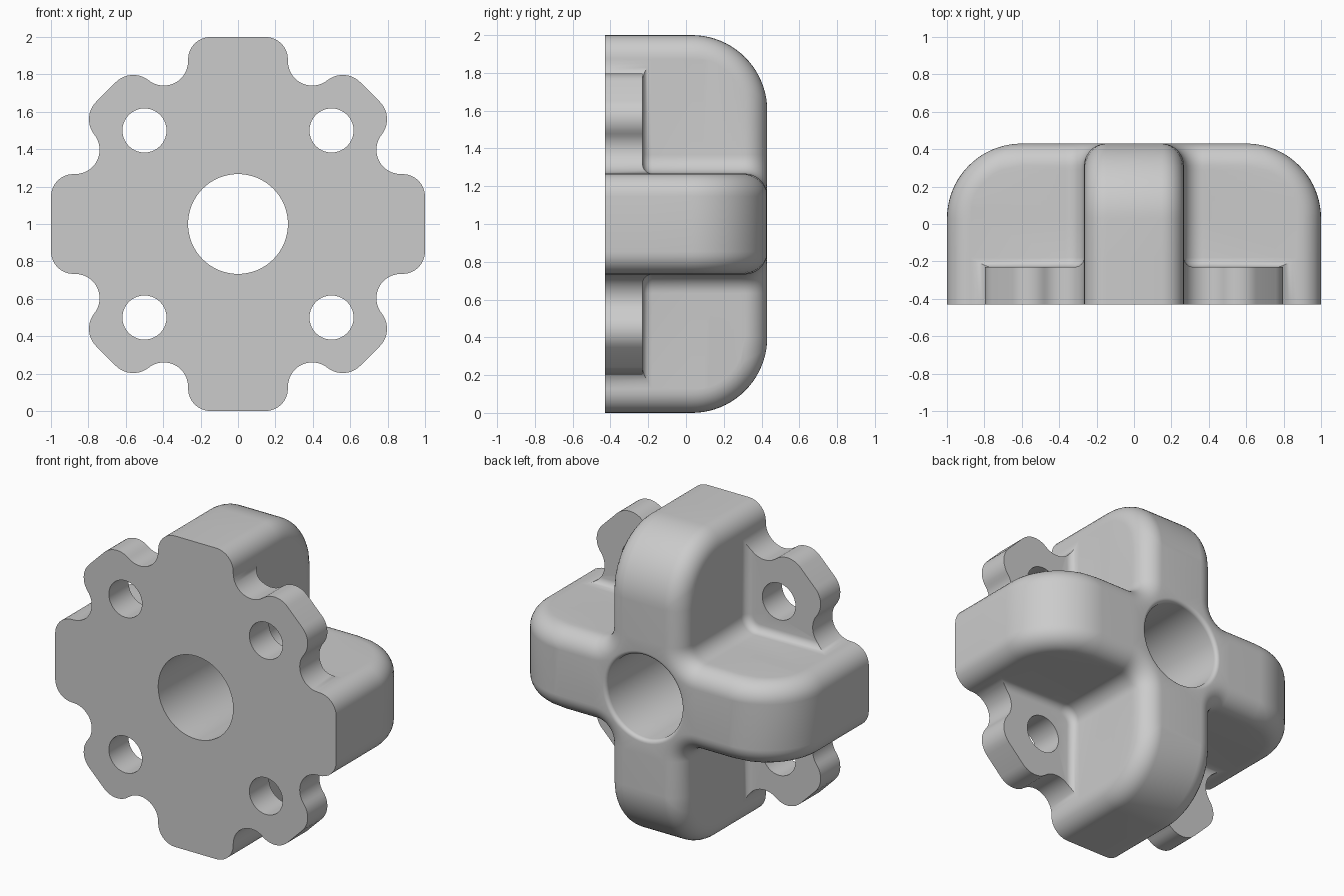
import bpy, bmesh, math
from math import sin, cos, pi, sqrt, radians

if "Cube" in bpy.data.objects:
    bpy.data.objects.remove(bpy.data.objects["Cube"])

W, R, E, F = 0.267, 0.10, 0.12, 0.05      # arm half width, inner corner, edge round, base fillet
FRONT, PLATE, BACK = -0.43, -0.23, 0.43   # depth levels
END_R, END_Y = 0.40, 0.03                 # large round at the arm ends
NX, NZ, NR = 0.87, W + 0.13, 0.13         # notch between arm and lug
AX, AZ = 0.665, 0.56                      # lug corner centre
HOLE, RIM, BOLT, BOLT_R = W, 0.025, 0.5, 0.118
N, M = 8, 10                              # steps in the edge round / inner corner

bm = bmesh.new()


def turn(p, q):
    """Rotate a point by q quarter turns about the y axis and lift it."""
    x, z = p
    for _ in range(q):
        x, z = -z, x
    return x, z


def vert(p, y, q=0):
    x, z = turn(p, q)
    return bm.verts.new((x, y, z + 1))


def skin(a, b, closed=False, skip=lambda i: False):
    """Join two rows of vertices with quads."""
    n = len(a)
    for i in range(n if closed else n - 1):
        if not skip(i):
            j = (i + 1) % n
            bm.faces.new((a[i], a[j], b[j], b[i]))


def arc(cx, cz, r, a0, a1, n):
    return [(cx + r * cos(radians(a0 + (a1 - a0) * i / n)),
             cz + r * sin(radians(a0 + (a1 - a0) * i / n))) for i in range(n + 1)]


def mirrored(points):
    """Reflect a row across the diagonal, reversed so that it continues the path."""
    return [(z, x) for x, z in reversed(points)]


def quarter(y):
    """Quarter of the cross outline at depth y."""
    dm = min(E, BACK - y)
    phi = math.acos(max(-1, min(1, 1 - dm / E)))
    tip = []
    for j in range(N + 1):
        f = phi * j / N
        d, h = E * (1 - cos(f)), W - E + E * sin(f)
        x = 1 - d
        if y > END_Y:
            x = 0.6 + sqrt(max(0, (END_R - d) ** 2 - (y - END_Y) ** 2))
        tip.append((x, h))
    x, h = tip[-1]
    tip.append((min(NX, x), h))
    return tip + arc(W + R, W + R, R + W - h, 270, 180, M) + mirrored(tip)


# Cross body: stacked outlines from front to back
levels = [FRONT, PLATE + F] + [END_Y + END_R * sin(pi / 2 * i / 20) for i in range(21)]
rows = []
for y in levels:
    pts = quarter(y)
    rows.append([vert(p, y, q) for q in range(4) for p in pts])
L = len(pts)
first, last = N + 1, L - N - 2            # part of the wall hidden by the lug
for k in range(len(rows) - 1):
    skin(rows[k], rows[k + 1], True,
         lambda i: k == 0 and first <= i % L < last)


def bore(cx, cz, stations, n):
    """Round hole given as (radius, depth) stations."""
    rings = []
    for r, y in stations:
        rings.append([vert((cx + r * cos(2 * pi * i / n), cz + r * sin(2 * pi * i / n)), y)
                      for i in range(n)])
    for a, b in zip(rings, rings[1:]):
        skin(a, b, True)


# Centre hole with a slightly rounded back rim
rim = [(HOLE + RIM * (1 - cos(a)), BACK - RIM + RIM * sin(a))
       for a in [pi / 2 * i / 5 for i in range(6)]]
bore(0, 0, [(HOLE, FRONT)] + rim, 64)

# Four lugs with base fillets, wavy walls and bolt holes
touch = math.degrees(math.atan2(AZ - NZ, AX - NX))
lug_r = math.hypot(AZ - NZ, AX - NX) - NR
start = 270 - math.degrees(math.acos((NR - F) / NR))
for q in range(4):
    strip, ends = [], []
    for k in range(7):
        a = pi / 2 * k / 6
        t, y = F * (1 - cos(a)), PLATE + F * (1 - sin(a))
        end = (NX - sqrt(max(0, NR ** 2 - (NR - t) ** 2)), W + t)
        ends.append((end, y))
        path = [end] + arc(W + R, W + R, R - t, 270, 180, M) + [end[::-1]]
        strip.append([vert(p, y, q) for p in path])
    for a, b in zip(strip, strip[1:]):
        skin(a, b)
    wave = arc(NX, NZ, NR, start, touch, 10)[1:]
    wave += arc(AX, AZ, lug_r, touch - 180, 45, 10)[1:]
    half = ends + [(p, PLATE) for p in wave]
    wall = half + [((p[1], p[0]), y) for p, y in reversed(half)]
    skin([vert(p, FRONT, q) for p, y in wall], [vert(p, y, q) for p, y in wall])
    bore(*turn((BOLT, BOLT), q), [(BOLT_R, FRONT), (BOLT_R, PLATE)], 40)

bmesh.ops.remove_doubles(bm, verts=bm.verts[:], dist=0.0004)
# Drop the unused front points left behind the lugs
bmesh.ops.delete(bm, geom=[v for v in bm.verts if not v.link_faces], context='VERTS')


def cap(y, side, keep=lambda c: True):
    """Fill the open loops lying at one depth."""
    edges = [e for e in bm.edges if e.is_boundary
             and all(abs(v.co.y - y) < 1e-4 for v in e.verts)
             and keep((e.verts[0].co + e.verts[1].co) / 2)]
    bmesh.ops.triangle_fill(bm, edges=edges, use_beauty=True, normal=(0, side, 0))


# Front face, back face and the four lug faces
cap(FRONT, -1)
cap(BACK, 1)
for sx in (-1, 1):
    for sz in (-1, 1):
        cap(PLATE, 1, lambda c: c.x * sx > 0 and (c.z - 1) * sz > 0)
bmesh.ops.recalc_face_normals(bm, faces=bm.faces[:])

mesh = bpy.data.meshes.new("cross_knob")
bm.to_mesh(mesh)
bm.free()
grey = bpy.data.materials.new("plain_grey")
grey.diffuse_color = (0.6, 0.6, 0.6, 1)
grey.use_nodes = True
grey.node_tree.nodes["Principled BSDF"].inputs["Base Color"].default_value = grey.diffuse_color
mesh.materials.append(grey)
knob = bpy.data.objects.new("cross_knob", mesh)
bpy.context.collection.objects.link(knob)
bpy.context.view_layer.objects.active = knob
knob.select_set(True)
bpy.ops.object.shade_smooth_by_angle(angle=radians(30))
